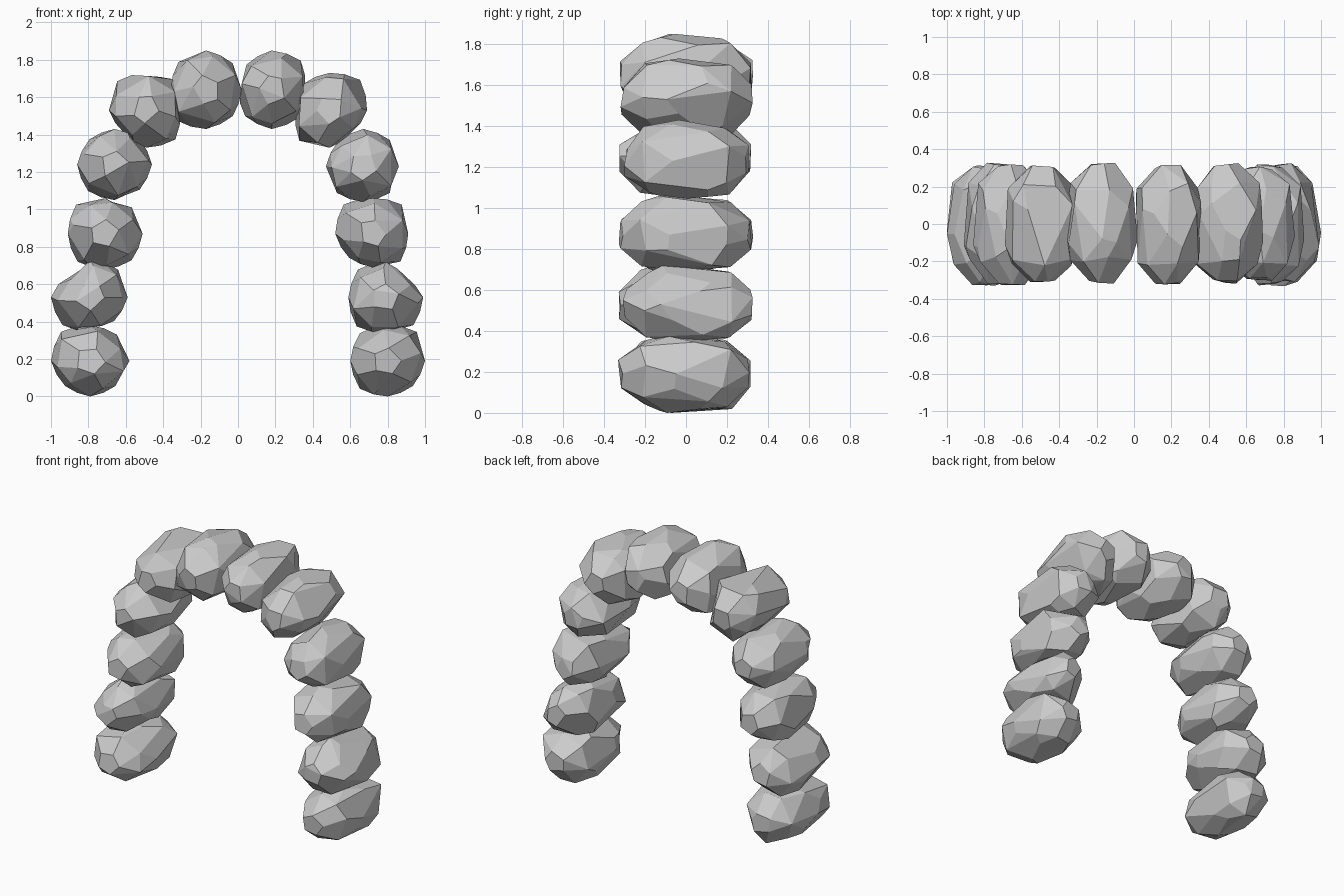
import bpy, bmesh, random
from math import sin, cos, pi, radians

if "Cube" in bpy.data.objects:
    bpy.data.objects.remove(bpy.data.objects["Cube"])

random.seed(7)

# Arch stones: centre x, centre z, then outline radii (hundredths) every 45 degrees
STONES = [
    (-.79, .19, 21, 20, 19, 22, 21, 19, 19, 19),
    (-.79, .53, 20, 21, 20, 17, 21, 21, 18, 18),
    (-.71, .87, 20, 20, 19, 22, 20, 21, 19, 20),
    (-.66, 1.24, 20, 19, 19, 19, 20, 20, 19, 19),
    (-.49, 1.53, 18, 23, 20, 22, 20, 17, 20, 22),
    (-.17, 1.64, 19, 20, 21, 21, 19, 23, 21, 20),
    (.18, 1.64, 18, 22, 21, 19, 18, 20, 21, 21),
    (.49, 1.53, 20, 23, 20, 20, 18, 23, 20, 17),
    (.67, 1.23, 19, 20, 20, 19, 20, 20, 19, 20),
    (.72, .87, 19, 22, 19, 22, 20, 18, 18, 21),
    (.79, .53, 20, 15, 19, 21, 20, 22, 19, 21),
    (.80, .19, 20, 22, 19, 21, 20, 21, 19, 19),
]


def radius(radii, a):
    """Outline radius at angle a, blended between the eight samples."""
    t = (a / (pi / 4)) % 8
    i = int(t)
    f = t - i
    return (radii[i] * (1 - f) + radii[(i + 1) % 8] * f) / 100


def make_stone(name, cx, cz, radii):
    bm = bmesh.new()

    def point(a, y, s):
        r = radius(radii, a) * s
        bm.verts.new((r * cos(a), y, r * sin(a)))

    # outline corners zigzag front and back, with soft extra corners between
    for i in range(8):
        side = 1 if i % 2 else -1
        point(i * pi / 4, side * random.uniform(.03, .13), 1)
        point((i + .5) * pi / 4, -side * random.uniform(.03, .13), .97)
    # shoulder ring and small end facet on both faces
    for side in (-1, 1):
        end = side * random.uniform(.295, .32)
        for n, y, s, jit in ((7, side * .2, .87, .025), (5, end, .38, .012)):
            start = random.uniform(0, 2 * pi)
            for k in range(n):
                a = start + 2 * pi * k / n + random.uniform(-.2, .2)
                point(a, y + random.uniform(-jit, jit), s * random.uniform(.94, 1.06))

    hull = bmesh.ops.convex_hull(bm, input=bm.verts[:])
    inner = {g for g in hull["geom_interior"] + hull["geom_unused"]
             if isinstance(g, bmesh.types.BMVert)}
    bmesh.ops.delete(bm, geom=list(inner), context='VERTS')
    # merge nearly flat triangles into larger chiselled facets
    bmesh.ops.dissolve_limit(bm, angle_limit=radians(15), verts=bm.verts[:], edges=bm.edges[:])
    bmesh.ops.recalc_face_normals(bm, faces=bm.faces[:])

    mesh = bpy.data.meshes.new(name)
    bm.to_mesh(mesh)
    bm.free()
    obj = bpy.data.objects.new(name, mesh)
    obj.location = (cx, 0, cz)
    bpy.context.collection.objects.link(obj)


for n, (cx, cz, *radii) in enumerate(STONES, 1):
    make_stone(f"arch_stone_{n:02d}", cx, cz, radii)
